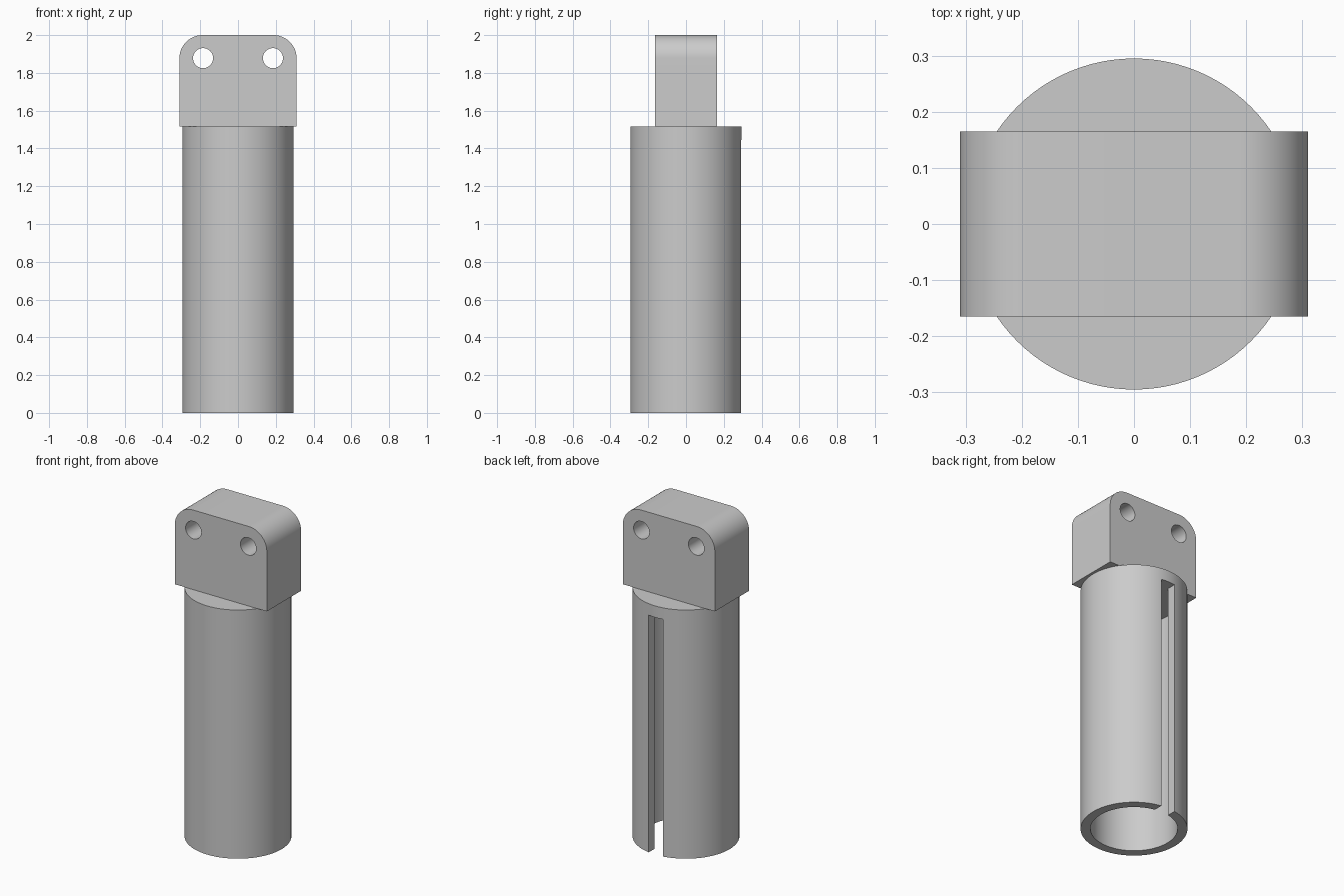
import bpy, bmesh, math
from mathutils import Matrix, Vector

cube = bpy.data.objects.get("Cube")
if cube:
    bpy.data.objects.remove(cube, do_unlink=True)

TUBE_R, BORE_R = 0.295, 0.241
TUBE_TOP, BORE_TOP, TOP = 1.515, 1.445, 2.0
BLOCK_W, BLOCK_D, CORNER_R = 0.62, 0.33, 0.122
HOLE_R, SLOT_W = 0.053, 0.095

grey = bpy.data.materials.new("plain grey")
grey.use_nodes = True
grey.diffuse_color = (0.6, 0.6, 0.6, 1)
grey.node_tree.nodes["Principled BSDF"].inputs["Base Color"].default_value = (0.6, 0.6, 0.6, 1)


def finish(name, bm):
    mesh = bpy.data.meshes.new(name)
    bmesh.ops.recalc_face_normals(bm, faces=bm.faces)
    bm.to_mesh(mesh)
    bm.free()
    mesh.materials.append(grey)
    obj = bpy.data.objects.new(name, mesh)
    bpy.context.collection.objects.link(obj)
    return obj


def cylinder(name, radius, length, center, turn=Matrix(), segments=96):
    bm = bmesh.new()
    bmesh.ops.create_cone(bm, cap_ends=True, segments=segments, radius1=radius,
                          radius2=radius, depth=length,
                          matrix=Matrix.Translation(center) @ turn)
    return finish(name, bm)


def box(name, low, high, corner=0):
    low, high = Vector(low), Vector(high)
    bm = bmesh.new()
    bmesh.ops.create_cube(bm, size=1, matrix=Matrix.Translation((low + high) / 2)
                          @ Matrix.Diagonal((*(high - low), 1)))
    if corner:
        # round only the two upper edges that run front to back
        edges = [e for e in bm.edges
                 if all(abs(v.co.z - high.z) < 1e-4 for v in e.verts)
                 and abs(e.verts[0].co.x - e.verts[1].co.x) < 1e-4]
        bmesh.ops.bevel(bm, geom=edges, offset=corner, segments=20,
                        profile=0.5, affect='EDGES')
    return finish(name, bm)


def select(obj):
    bpy.ops.object.select_all(action='DESELECT')
    obj.select_set(True)
    bpy.context.view_layer.objects.active = obj


def cut(obj, cutter):
    cutter.hide_render = True
    select(obj)
    mod = obj.modifiers.new("cut", 'BOOLEAN')
    mod.operation, mod.solver, mod.object = 'DIFFERENCE', 'EXACT', cutter
    bpy.ops.object.modifier_apply(modifier=mod.name)
    bpy.data.objects.remove(cutter, do_unlink=True)


def smooth(obj):
    select(obj)
    bpy.ops.object.shade_smooth_by_angle(angle=math.radians(30))


# Hollow tube, open at the bottom, with a long slot down its back
tube = cylinder("slotted_tube", TUBE_R, TUBE_TOP, (0, 0, TUBE_TOP / 2))
depth = BORE_TOP + 0.1
cut(tube, cylinder("bore_cutter", BORE_R, depth, (0, 0, BORE_TOP - depth / 2)))
cut(tube, box("slot_cutter", (-SLOT_W / 2, 0.1, -0.1), (SLOT_W / 2, 0.4, BORE_TOP)))
smooth(tube)

# Mounting block with rounded upper corners and two through holes
block = box("mounting_block", (-BLOCK_W / 2, -BLOCK_D / 2, TUBE_TOP),
            (BLOCK_W / 2, BLOCK_D / 2, TOP), CORNER_R)
for side in (-1, 1):
    center = (side * (BLOCK_W / 2 - CORNER_R - 0.003), 0, TOP - CORNER_R)
    cut(block, cylinder("hole_cutter", HOLE_R, 1, center,
                        Matrix.Rotation(math.pi / 2, 4, 'X'), 48))
smooth(block)
